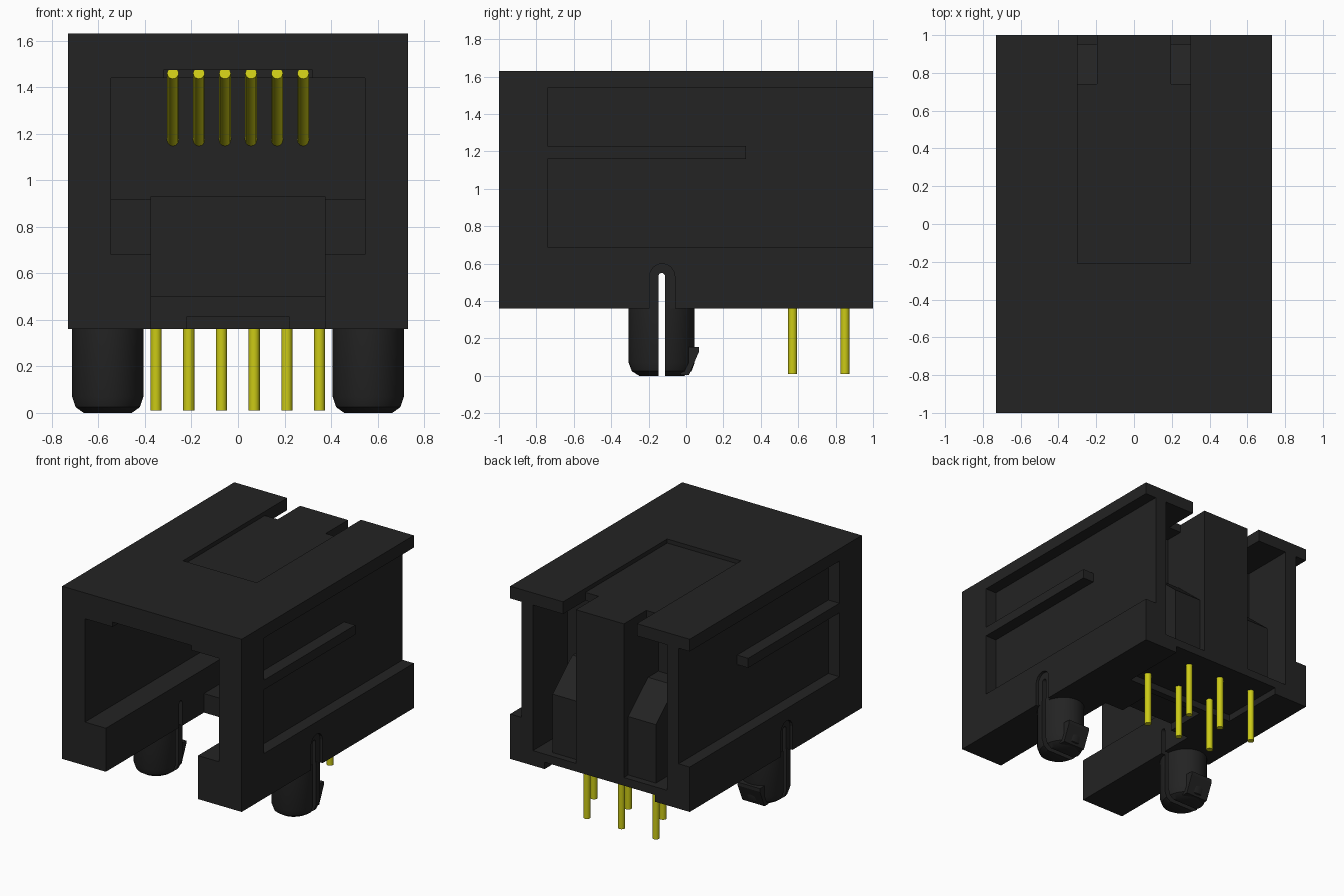
import bpy, bmesh, math
from mathutils import Vector

cube = bpy.data.objects.get("Cube")
if cube:
    bpy.data.objects.remove(cube, do_unlink=True)


def material(name, color):
    m = bpy.data.materials.new(name)
    m.use_nodes = True
    m.diffuse_color = color
    bsdf = m.node_tree.nodes["Principled BSDF"]
    bsdf.inputs["Base Color"].default_value = color
    bsdf.inputs["Roughness"].default_value = 0.6
    return m


BLACK = material("black plastic", (0.017, 0.017, 0.017, 1))
GOLD = material("yellow metal", (0.6, 0.59, 0.008, 1))


def finish(name, bm, mat, smooth=False):
    bmesh.ops.recalc_face_normals(bm, faces=bm.faces)
    mesh = bpy.data.meshes.new(name)
    bm.to_mesh(mesh)
    bm.free()
    mesh.materials.append(mat)
    obj = bpy.data.objects.new(name, mesh)
    bpy.context.collection.objects.link(obj)
    if smooth:
        shade(obj)
    return obj


def shade(obj):
    bpy.ops.object.select_all(action='DESELECT')
    obj.select_set(True)
    bpy.context.view_layer.objects.active = obj
    bpy.ops.object.shade_smooth_by_angle(angle=math.radians(35))


def prism(name, x0, x1, outline, mat=BLACK):
    """Extrude a (y, z) outline along x."""
    bm = bmesh.new()
    face = bm.faces.new([bm.verts.new((x0, y, z)) for y, z in outline])
    new = bmesh.ops.extrude_face_region(bm, geom=[face])["geom"]
    verts = [v for v in new if isinstance(v, bmesh.types.BMVert)]
    bmesh.ops.translate(bm, verts=verts, vec=(x1 - x0, 0, 0))
    return finish(name, bm, mat)


def box(name, x, y, z):
    return prism(name, x[0], x[1], [(y[0], z[0]), (y[1], z[0]), (y[1], z[1]), (y[0], z[1])])


def both(x, side):
    return tuple(sorted((x[0] * side, x[1] * side)))


def arch(y0, y1, z0, top):
    """Slot outline with a round top."""
    r, mid = (y1 - y0) / 2, (y0 + y1) / 2
    arc = [(mid + r * math.cos(a * math.pi / 8), top - r + r * math.sin(a * math.pi / 8))
           for a in range(9)]
    return [(y0, z0), (y1, z0)] + arc


def cut(obj, cutter):
    mod = obj.modifiers.new("cut", 'BOOLEAN')
    mod.operation, mod.solver, mod.object = 'DIFFERENCE', 'EXACT', cutter
    graph = bpy.context.evaluated_depsgraph_get()
    mesh = bpy.data.meshes.new_from_object(obj.evaluated_get(graph))
    obj.modifiers.clear()
    obj.data = mesh
    bpy.data.objects.remove(cutter, do_unlink=True)


def rod(name, a, b, r):
    a, b = Vector(a), Vector(b)
    bm = bmesh.new()
    bmesh.ops.create_cone(bm, cap_ends=True, segments=12, radius1=r, radius2=r, depth=(b - a).length)
    turn = Vector((0, 0, 1)).rotation_difference((b - a).normalized())
    bmesh.ops.rotate(bm, verts=bm.verts, matrix=turn.to_matrix())
    bmesh.ops.translate(bm, verts=bm.verts, vec=(a + b) / 2)
    return finish(name, bm, GOLD, True)


# Housing with plug opening, lower channel, lid recess and rear opening
housing = box("housing", (-0.73, 0.73), (-1, 1), (0.36, 1.63))
for x, y, z in [
    (0.545, (-1.1, 0.40), (0.92, 1.44)),
    (0.545, (-1.1, 0.35), (0.68, 0.95)),
    (0.32, (-1.1, 0.38), (1.40, 1.475)),
    (0.375, (-1.1, 0.45), (0.30, 0.93)),
    (0.30, (-0.21, 1.1), (1.60, 1.70)),
    (0.545, (0.60, 1.1), (0.47, 1.54)),
    (0.45, (0.50, 1.1), (0.30, 0.41)),
]:
    cut(housing, box("cutter", (-x, x), y, z))

# Side recesses, lid notches and peg slots
for s in (-1, 1):
    cut(housing, box("cutter", both((0.64, 0.8), s), (-0.74, 1.1), (0.69, 1.54)))
    cut(housing, box("cutter", both((0.195, 0.30), s), (0.74, 1.1), (1.50, 1.70)))
    cut(housing, prism("cutter", *both((0.71, 0.8), s), arch(-0.195, -0.06, 0.3, 0.6)))
    cut(housing, prism("cutter", *both((0.3, 0.8), s), arch(-0.148, -0.112, 0.2, 0.55)))

# Insert: rear pillar and front ledge
box("rear_pillar", (-0.195, 0.195), (0.58, 1), (0.43, 1.60))
box("front_ledge", (-0.375, 0.375), (0.14, 0.46), (0.415, 0.50))

for s, side in ((-1, "right"), (1, "left")):
    box(side + "_ledge_foot", both((0.22, 0.375), s), (0.14, 0.46), (0.36, 0.50))
    box(side + "_side_rib", both((0.62, 0.73), s), (-0.75, 0.32), (1.16, 1.23))
    prism(side + "_rear_wedge", *both((0.19, 0.42), s),
          [(0.58, 0.43), (0.95, 0.43), (0.95, 0.9), (0.72, 1.1), (0.58, 1.1)])

    # Split mounting peg, lathed and slightly oval
    bm = bmesh.new()
    profile = [(0, 0), (0.105, 0), (0.14, 0.025), (0.155, 0.07), (0.155, 0.38), (0, 0.38)]
    verts = [bm.verts.new((r, 0, z)) for r, z in profile]
    edges = [bm.edges.new(pair) for pair in zip(verts, verts[1:])]
    bmesh.ops.spin(bm, geom=verts + edges, cent=(0, 0, 0), axis=(0, 0, 1),
                   angle=math.tau, steps=32, use_duplicate=False)
    bmesh.ops.remove_doubles(bm, verts=bm.verts, dist=0.0005)
    bmesh.ops.scale(bm, verts=bm.verts, vec=(1, 1.14, 1))
    bmesh.ops.translate(bm, verts=bm.verts, vec=(0.56 * s, -0.13, 0))
    peg = finish(side + "_peg", bm, BLACK)
    cut(peg, box("cutter", both((0.3, 0.8), s), (-0.148, -0.112), (-0.1, 0.5)))
    shade(peg)
    prism(side + "_peg_hook", *both((0.47, 0.65), s),
          [(-0.03, 0.005), (0.015, 0.005), (0.07, 0.13), (0.07, 0.155), (-0.03, 0.155)])

# Solder pins in two staggered rows, and sloping contacts in the opening
for i in range(6):
    x = -0.352 + i * 0.1405
    y = 0.57 if i % 2 else 0.85
    rod(f"solder_pin_{i + 1}", (x, y, 0.01), (x, y, 0.45), 0.024)
    x = -0.28 + i * 0.112
    rod(f"contact_{i + 1}", (x, -0.5, 1.46), (x, 0.41, 1.17), 0.025)
